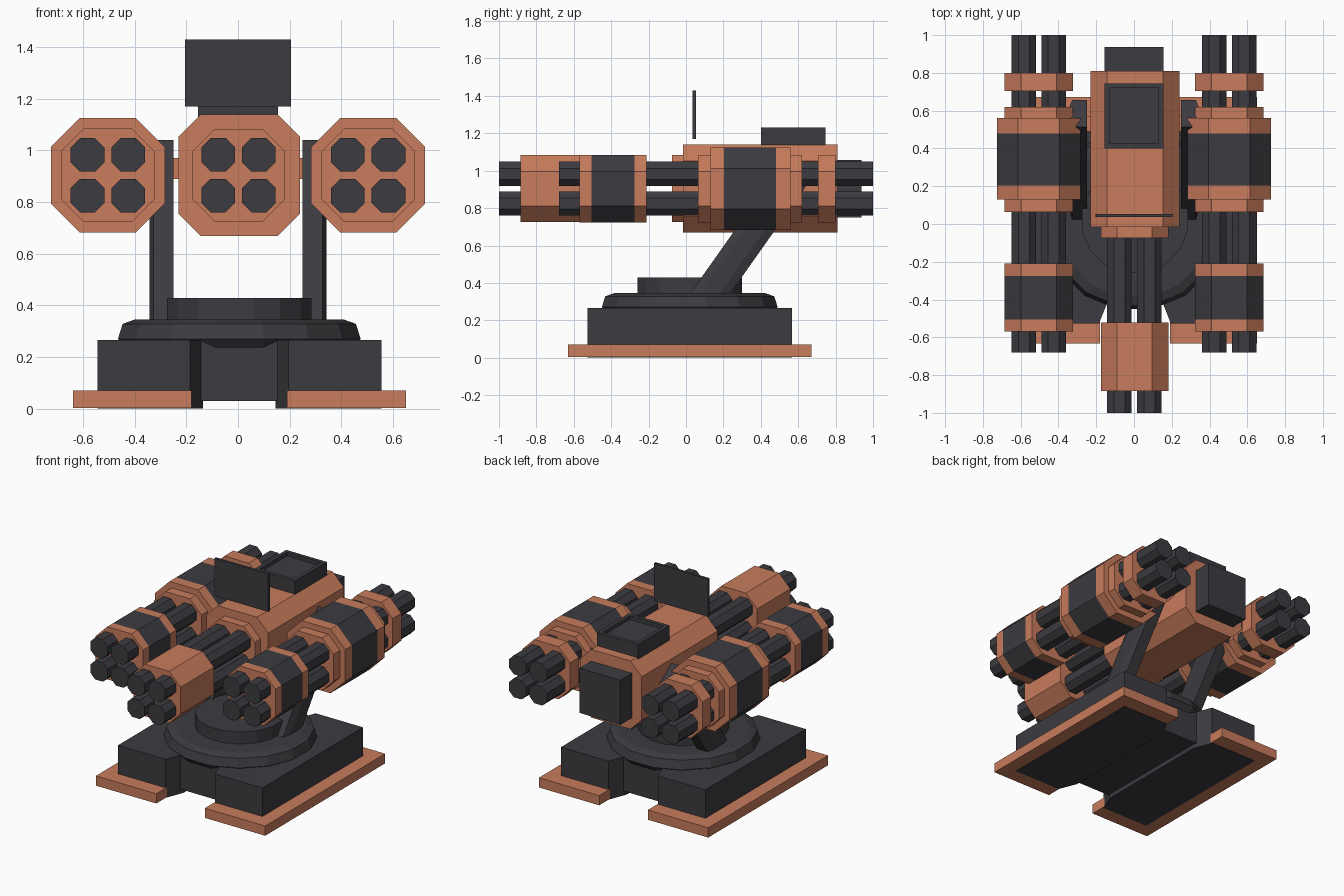
import bpy, bmesh, math
from mathutils import Vector

cube = bpy.data.objects.get("Cube")
if cube:
    bpy.data.objects.remove(cube)


def material(name, rgb):
    m = bpy.data.materials.new(name)
    m.use_nodes = True
    m.diffuse_color = (*rgb, 1)
    m.node_tree.nodes["Principled BSDF"].inputs["Base Color"].default_value = (*rgb, 1)
    return m


ORANGE = material("copper orange", (0.58, 0.2, 0.107))
DARK = material("dark grey", (0.045, 0.044, 0.052))
CX, CY, PZ = 0.005, 0.02, 0.904   # base centre and gun axis height


def finish(name, bm, mat):
    bmesh.ops.recalc_face_normals(bm, faces=bm.faces)
    mesh = bpy.data.meshes.new(name)
    bm.to_mesh(mesh)
    bm.free()
    mesh.materials.append(mat)
    ob = bpy.data.objects.new(name, mesh)
    bpy.context.collection.objects.link(ob)
    return ob


def prism(name, outline, sweep, mat):
    """Closed outline of 3D points swept along a vector."""
    bm = bmesh.new()
    face = bm.faces.new([bm.verts.new(p) for p in outline])
    geo = bmesh.ops.extrude_face_region(bm, geom=[face])["geom"]
    moved = [g for g in geo if isinstance(g, bmesh.types.BMVert)]
    bmesh.ops.translate(bm, verts=moved, vec=sweep)
    if not any(f for f in bm.faces if set(f.verts) == set(face.verts)):
        bm.faces.new(face.verts)
    return finish(name, bm, mat)


def box(name, x, y, z, mat):
    pts = [(x[0], y[0], z[0]), (x[1], y[0], z[0]), (x[1], y[1], z[0]), (x[0], y[1], z[0])]
    return prism(name, pts, (0, 0, z[1] - z[0]), mat)


def octagon(name, cx, cz, half, cut, y0, y1, mat):
    """Square bar along y with cut corners."""
    k = half - cut
    ring = [(half, -k), (half, k), (k, half), (-k, half),
            (-half, k), (-half, -k), (-k, -half), (k, -half)]
    return prism(name, [(cx + a, y0, cz + b) for a, b in ring], (0, y1 - y0, 0), mat)


def lathe(name, profile, mat, sides=16):
    """Flat-sided turned part; profile gives flat-to-centre distance and height."""
    bm = bmesh.new()
    rings = []
    for r, z in profile:
        R = r / math.cos(math.pi / sides)
        angles = [2 * math.pi * (i + 0.5) / sides for i in range(sides)]
        rings.append([bm.verts.new((CX + R * math.cos(a), CY + R * math.sin(a), z)) for a in angles])
    for lo, hi in zip(rings, rings[1:]):
        for i in range(sides):
            j = (i + 1) % sides
            bm.faces.new((lo[i], lo[j], hi[j], hi[i]))
    bm.faces.new(rings[0])
    bm.faces.new(rings[-1])
    return finish(name, bm, mat)


def barrels(name, cx, y0, y1):
    for i, (sx, sz) in enumerate([(-1, -1), (1, -1), (-1, 1), (1, 1)]):
        octagon(f"{name}_{i + 1}", cx + sx * 0.079, PZ + sz * 0.079, 0.065, 0.036, y0, y1, DARK)


# Base: two feet with skirts, joined by a raised web
for s, side in ((1, "left"), (-1, "right")):
    foot = [(0.19, -0.547), (0.55, -0.547), (0.55, 0.547), (0.19, 0.547), (0.14, 0.42), (0.14, -0.42)]
    prism(f"{side}_foot", [(CX + s * x, CY + y, 0) for x, y in foot], (0, 0, 0.266), DARK)
    skirt_x = sorted((CX + s * 0.185, CX + s * 0.645))
    box(f"{side}_foot_skirt", skirt_x, (CY - 0.652, CY + 0.652), (0.003, 0.07), ORANGE)
box("base_web", (CX - 0.16, CX + 0.16), (CY - 0.44, CY + 0.44), (0.03, 0.265), DARK)

# Turntable
lathe("turntable", [(0.40, 0.19), (0.47, 0.27), (0.452, 0.328), (0.405, 0.345)], DARK)
lathe("turntable_drum", [(0.28, 0.34), (0.28, 0.428)], DARK)

# Leaning support arms with chamfered outer edges, and axles
along = Vector((0, 0.577, 0.817))
across = Vector((0, 0.817, -0.577))
section = [(0.25, 0), (0.327, 0), (0.342, 0.045), (0.342, 0.13), (0.327, 0.175), (0.25, 0.175)]
top_corner = Vector((0, 0.514, 1.04))
for s, side in ((1, "left"), (-1, "right")):
    pts = [top_corner + across * w + Vector((s * x, 0, 0)) for x, w in section]
    prism(f"{side}_arm", pts, along * -0.92, DARK)
    axle_x = sorted((s * 0.2, s * 0.32))
    box(f"{side}_axle", axle_x, (0.49, 0.57), (0.89, 0.97), ORANGE)

# Side gun pods: half width, corner cut, start, end, colour
pod = [
    ("muzzle_front_band", 0.181, 0.088, -0.57, -0.505, ORANGE),
    ("muzzle_sleeve", 0.181, 0.088, -0.505, -0.275, DARK),
    ("muzzle_rear_band", 0.181, 0.088, -0.275, -0.21, ORANGE),
    ("front_step", 0.181, 0.088, 0.063, 0.13, ORANGE),
    ("front_band", 0.221, 0.112, 0.13, 0.203, ORANGE),
    ("housing", 0.221, 0.112, 0.203, 0.48, DARK),
    ("rear_band", 0.221, 0.112, 0.48, 0.56, ORANGE),
    ("rear_step", 0.181, 0.088, 0.56, 0.62, ORANGE),
    ("tail_band", 0.181, 0.088, 0.705, 0.80, ORANGE),
]
for s, side in ((1, "left"), (-1, "right")):
    for part, half, cut, y0, y1, mat in pod:
        octagon(f"{side}_pod_{part}", s * 0.504, PZ, half, cut, y0, y1, mat)
    barrels(f"{side}_barrel", s * 0.504, -0.68, 1.0)

# Central gun
octagon("center_body", CX, PZ, 0.235, 0.086, -0.015, 0.81, ORANGE)
octagon("center_collar", 0.003, PZ, 0.179, 0.086, -0.075, -0.015, ORANGE)
octagon("center_muzzle", 0.003, PZ, 0.179, 0.086, -0.885, -0.522, ORANGE)
barrels("center_barrel", 0.002, -1.0, 0.0)
box("rear_pack", (-0.155, 0.155), (0.80, 0.937), (0.75, 1.058), DARK)

# Top hatch with a recessed lid
hatch = box("top_hatch", (-0.155, 0.155), (0.40, 0.745), (1.12, 1.23), DARK)
bm = bmesh.new()
bm.from_mesh(hatch.data)
lid = max(bm.faces, key=lambda f: f.calc_center_median().z)
bmesh.ops.inset_region(bm, faces=[lid], thickness=0.036)
geo = bmesh.ops.extrude_face_region(bm, geom=[lid])["geom"]
bmesh.ops.translate(bm, verts=[g for g in geo if isinstance(g, bmesh.types.BMVert)], vec=(0, 0, -0.025))
if lid.is_valid:
    bmesh.ops.delete(bm, geom=[lid], context="FACES_ONLY")
bm.to_mesh(hatch.data)
bm.free()

# Sight panel floating above the body
box("sight_panel", (-0.205, 0.205), (0.036, 0.053), (1.17, 1.43), DARK)
